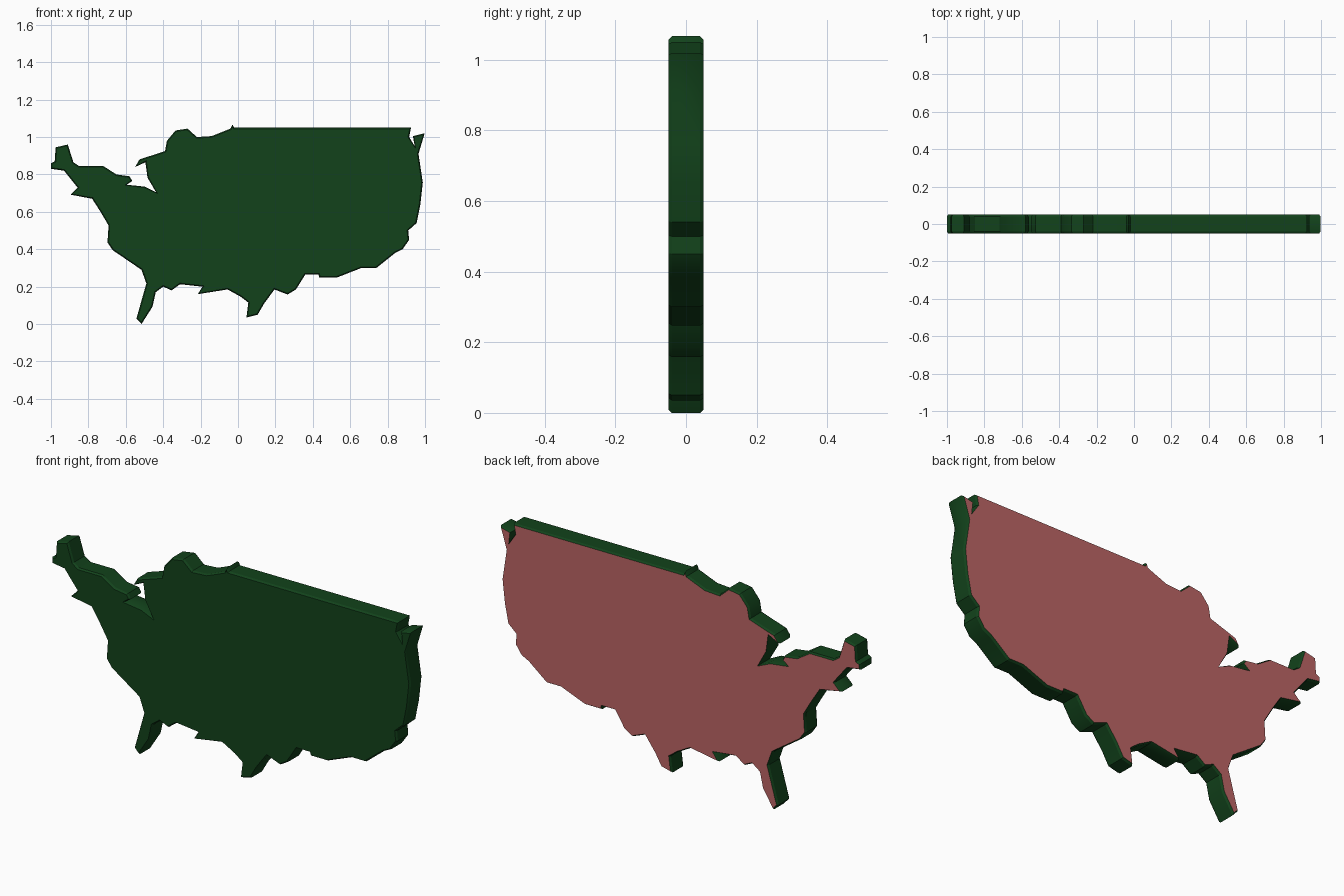
import bpy, bmesh, math
from mathutils import Vector

if "Cube" in bpy.data.objects:
    bpy.data.objects.remove(bpy.data.objects["Cube"])

# Outline of the slab in (x, z), counted clockwise from the left tip
OUTLINE = [
    (-1.0, .83), (-1.0, .86), (-.98, .87), (-.975, .945), (-.91, .96), (-.88, .865),
    (-.85, .845), (-.72, .845), (-.65, .8), (-.58, .79), (-.565, .765), (-.595, .745),
    (-.5, .735), (-.438, .705), (-.484, .783), (-.495, .865), (-.55, .84), (-.527, .88),
    (-.39, .925), (-.38, .98), (-.334, 1.035), (-.27, 1.045), (-.22, 1.0), (-.14, 1.005),
    (-.04, 1.045), (-.03, 1.067), (-.02, 1.05), (.925, 1.05), (.915, 1.0), (.945, .95),
    (.935, 1.005), (.998, 1.02), (.965, .91), (.988, .757), (.975, .64), (.955, .54),
    (.91, .5), (.915, .45), (.88, .4), (.84, .38), (.74, .3), (.66, .3),
    (.527, .248), (.435, .248), (.43, .265), (.36, .265), (.31, .185), (.265, .158),
    (.195, .185), (.14, .11), (.105, .05), (.045, .035), (.055, .115), (.013, .147),
    (-.056, .185), (-.215, .16), (-.19, .2), (-.31, .213), (-.355, .18), (-.4, .2),
    (-.44, .17), (-.457, .093), (-.516, 0), (-.543, .03), (-.49, .217), (-.516, .29),
    (-.67, .395), (-.698, .436), (-.692, .527), (-.735, .6), (-.78, .67), (-.896, .692),
    (-.858, .73), (-.93, .82)]
HALF, CHAMFER, INSET = .05, .01, .006


def inset(points, d):
    """Shift a clockwise outline inwards with limited mitres."""
    out = []
    for i, p in enumerate(points):
        p = Vector(p)
        a = (p - Vector(points[i - 1])).normalized()
        b = (Vector(points[(i + 1) % len(points)]) - p).normalized()
        n = Vector((a.y + b.y, -a.x - b.x)).normalized()
        out.append(p + n * d / max(.6, n.dot(Vector((a.y, -a.x)))))
    return out


def material(name, colour):
    m = bpy.data.materials.new(name)
    m.diffuse_color = (*colour, 1)
    m.use_nodes = True
    m.node_tree.nodes["Principled BSDF"].inputs["Base Color"].default_value = m.diffuse_color
    return m


# Slab: four rings give straight walls with a small chamfer front and back
bm = bmesh.new()
small = inset(OUTLINE, INSET)
rings = [[bm.verts.new((x, y, z)) for x, z in pts] for pts, y in (
    (small, -HALF), (OUTLINE, -HALF + CHAMFER),
    (OUTLINE, HALF - CHAMFER), (small, HALF))]
n = len(OUTLINE)
for r, s in zip(rings, rings[1:]):
    for i in range(n):
        j = (i + 1) % n
        bm.faces.new((r[i], r[j], s[j], s[i]))
front = bm.faces.new(rings[0])
back = bm.faces.new(rings[3])
back.material_index = 1
bmesh.ops.recalc_face_normals(bm, faces=bm.faces)
bmesh.ops.triangulate(bm, faces=[front, back])

mesh = bpy.data.meshes.new("map_slab")
bm.to_mesh(mesh)
bm.free()
slab = bpy.data.objects.new("map_slab", mesh)
bpy.context.collection.objects.link(slab)
mesh.materials.append(material("dark_green", (.006, .055, .011)))
mesh.materials.append(material("back_red", (.5, .13, .13)))

# Soft coast walls, crisp rims
bpy.context.view_layer.objects.active = slab
slab.select_set(True)
bpy.ops.object.shade_smooth_by_angle(angle=math.radians(30))
